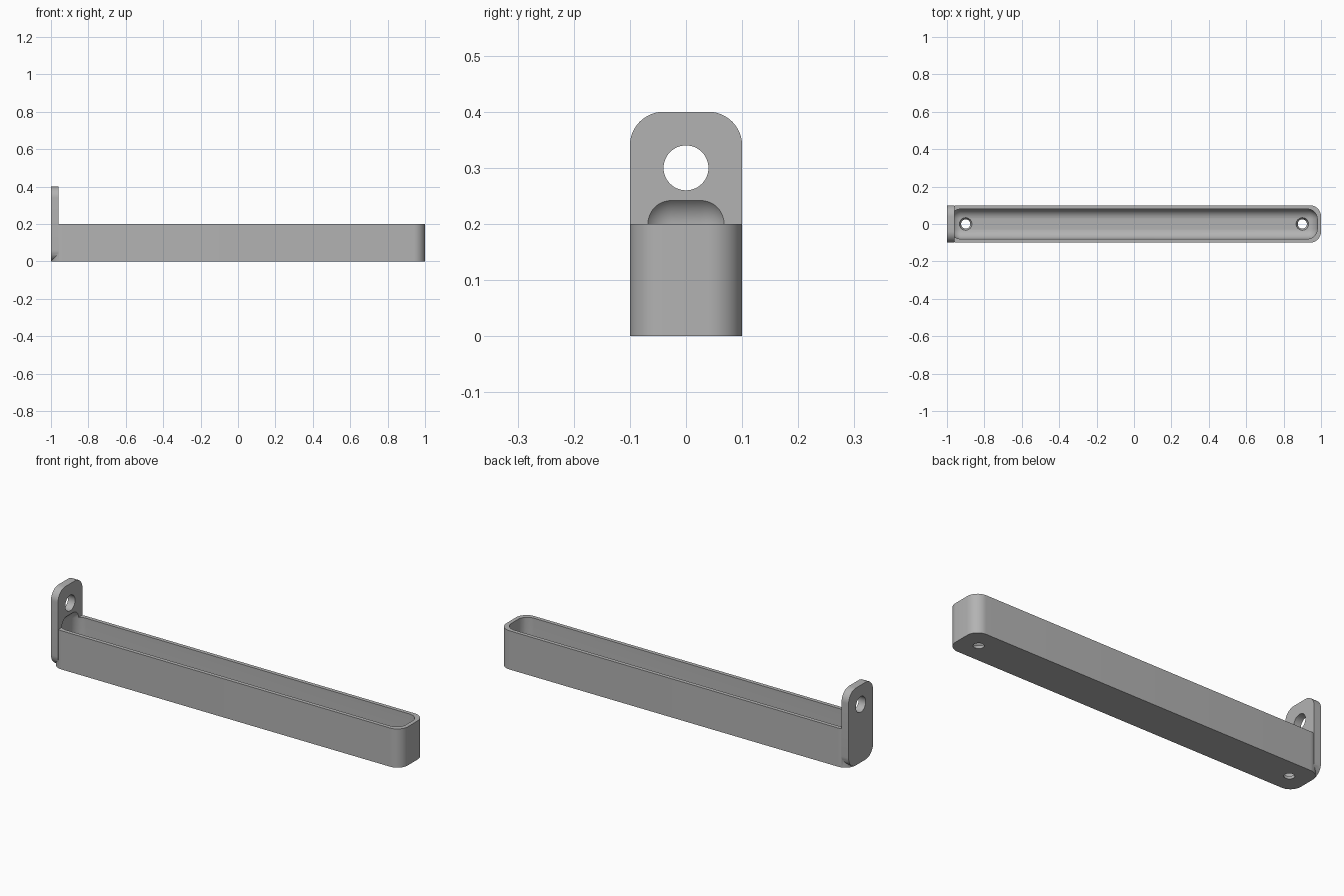
import bpy, bmesh, math
from mathutils import Matrix

if "Cube" in bpy.data.objects:
    bpy.data.objects.remove(bpy.data.objects["Cube"], do_unlink=True)

grey = bpy.data.materials.new("mid grey")
grey.use_nodes = True
colour = (0.45, 0.45, 0.45, 1)
grey.diffuse_color = colour
grey.node_tree.nodes["Principled BSDF"].inputs["Base Color"].default_value = colour


def finish(name, bm):
    mesh = bpy.data.meshes.new(name)
    bm.to_mesh(mesh)
    bm.free()
    mesh.materials.append(grey)
    ob = bpy.data.objects.new(name, mesh)
    bpy.context.collection.objects.link(ob)
    return ob


def rounded_box(name, low, high, radius, axis=None):
    """Box with the edges along one axis rounded, or all edges if axis is None."""
    bm = bmesh.new()
    bmesh.ops.create_cube(bm, size=1)
    for v in bm.verts:
        v.co = [h if c > 0 else l for c, l, h in zip(v.co, low, high)]
    edges = [e for e in bm.edges if axis is None
             or abs((e.verts[0].co - e.verts[1].co).normalized()[axis]) > 0.9]
    bmesh.ops.bevel(bm, geom=edges, offset=radius, segments=12,
                    profile=0.5, affect='EDGES', clamp_overlap=True)
    return finish(name, bm)


def cone(name, r_low, r_high, depth, matrix):
    bm = bmesh.new()
    bmesh.ops.create_cone(bm, cap_ends=True, segments=48, radius1=r_low,
                          radius2=r_high, depth=depth, matrix=matrix)
    return finish(name, bm)


def combine(target, tool, operation):
    mod = target.modifiers.new(operation.lower(), 'BOOLEAN')
    mod.operation, mod.object, mod.solver = operation, tool, 'EXACT'
    bpy.context.view_layer.objects.active = target
    bpy.ops.object.modifier_apply(modifier=mod.name)
    bpy.data.objects.remove(tool, do_unlink=True)


# Long tray body and upright hanging plate
tray = rounded_box("tray_with_hanging_plate", (-1, -0.1, 0), (1, 0.1, 0.2), 0.06, axis=2)
plate = rounded_box("hanging_plate", (-1, -0.1, 0), (-0.96, 0.1, 0.4), 0.06, axis=0)
combine(tray, plate, 'UNION')

# Rounded hollow, which also scoops into the plate
hollow = rounded_box("hollow_cutter", (-0.98, -0.08, 0.02), (0.98, 0.08, 0.254), 0.054)
combine(tray, hollow, 'DIFFERENCE')

# Hanging hole
hole = cone("hanging_hole_cutter", 0.04, 0.04, 0.2,
            Matrix.Translation((-0.98, 0, 0.3)) @ Matrix.Rotation(math.pi / 2, 4, 'Y'))
combine(tray, hole, 'DIFFERENCE')

# Countersunk drain holes in the floor
for x in (-0.9, 0.9):
    drain = cone("drain_cutter", 0.02, 0.038, 0.04, Matrix.Translation((x, 0, 0.01)))
    combine(tray, drain, 'DIFFERENCE')

bpy.ops.object.select_all(action='DESELECT')
tray.select_set(True)
bpy.context.view_layer.objects.active = tray
bpy.ops.object.shade_smooth_by_angle(angle=math.radians(30))
